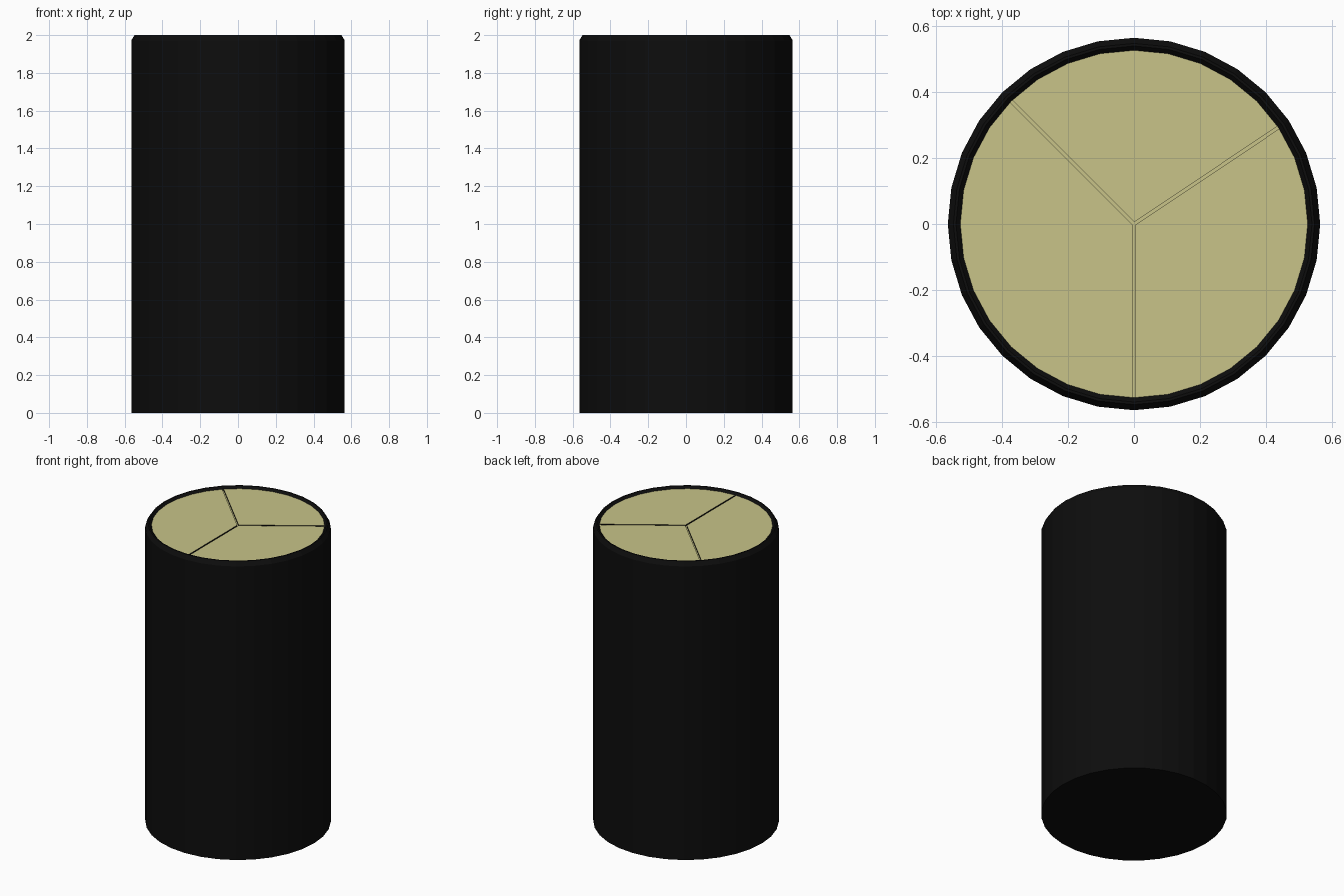
import bpy, bmesh, math
from mathutils import Vector

if "Cube" in bpy.data.objects:
    bpy.data.objects.remove(bpy.data.objects["Cube"])

N = 32            # sides of the cylinder
STEP = 2 * math.pi / N


def material(name, rgb):
    m = bpy.data.materials.new(name)
    m.diffuse_color = (*rgb, 1)
    m.use_nodes = True
    m.node_tree.nodes["Principled BSDF"].inputs["Base Color"].default_value = m.diffuse_color
    return m


black = material("black", (0.004, 0.004, 0.004))
cream = material("cream", (0.58, 0.55, 0.25))


def make_object(name, bm, mats):
    bmesh.ops.recalc_face_normals(bm, faces=bm.faces)
    me = bpy.data.meshes.new(name)
    bm.to_mesh(me)
    bm.free()
    for m in mats:
        me.materials.append(m)
    ob = bpy.data.objects.new(name, me)
    bpy.context.collection.objects.link(ob)
    return ob


# Body: revolved profile with chamfered rim and shallow recess floor
bm = bmesh.new()
profile = [(0.565, 0), (0.565, 1.972), (0.548, 2.0), (0.54, 2.0), (0.527, 1.986), (0.527, 1.976)]
rings = [[bm.verts.new((r * math.cos(i * STEP), r * math.sin(i * STEP), z)) for i in range(N)]
         for r, z in profile]
for a, b in zip(rings, rings[1:]):
    for i in range(N):
        j = (i + 1) % N
        bm.faces.new((a[i], a[j], b[j], b[i]))
bm.faces.new(rings[0][::-1])
bm.faces.new(rings[-1]).material_index = 1
make_object("body", bm, [black, cream])

# Three top panels separated by narrow grooves; dark walls, cream tops
GAP, R = 0.0045, 0.527
for k, (start, end) in enumerate([(3, 12), (12, 24), (24, 35)]):
    a0, a1 = start * STEP, end * STEP
    n0 = Vector((-math.sin(a0), math.cos(a0))) * GAP     # inward offset at start edge
    n1 = Vector((math.sin(a1), -math.cos(a1))) * GAP     # inward offset at end edge
    mid, half = (a0 + a1) / 2, (a1 - a0) / 2
    tip = Vector((math.cos(mid), math.sin(mid))) * GAP / math.sin(half)
    pts = [tip]
    for i in range(start, end + 1):
        p = Vector((math.cos(i * STEP), math.sin(i * STEP))) * R
        pts.append(p + (n0 if i == start else n1 if i == end else Vector((0, 0))))
    bm = bmesh.new()
    low = [bm.verts.new((p.x, p.y, 1.976)) for p in pts]
    top = [bm.verts.new((p.x, p.y, 1.986)) for p in pts]
    bm.faces.new(top).material_index = 1
    for i in range(len(pts)):
        j = (i + 1) % len(pts)
        bm.faces.new((low[i], low[j], top[j], top[i]))
    make_object(f"top_panel_{k + 1}", bm, [black, cream])
